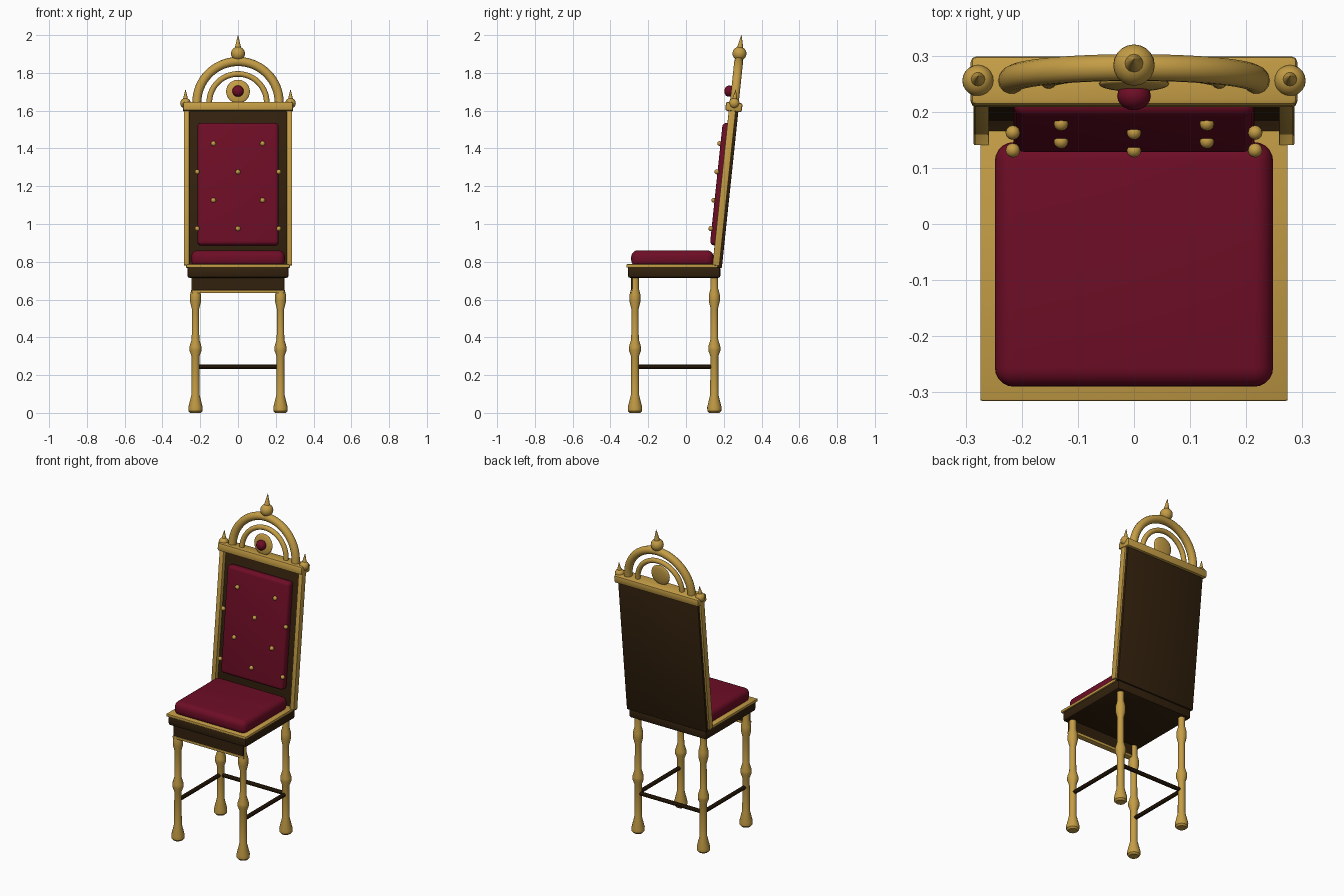
import bpy, bmesh, math
from mathutils import Matrix, Vector

cube = bpy.data.objects.get("Cube")
if cube:
    bpy.data.objects.remove(cube, do_unlink=True)


def material(name, rgb):
    m = bpy.data.materials.new(name)
    m.use_nodes = True
    m.diffuse_color = (*rgb, 1)
    m.node_tree.nodes["Principled BSDF"].inputs["Base Color"].default_value = (*rgb, 1)
    return m


GOLD = material("aged gold", (0.55, 0.335, 0.06))
VELVET = material("crimson velvet", (0.155, 0.004, 0.019))
WOOD = material("dark wood", (0.032, 0.015, 0.004))

FLAT = Matrix.Identity(4)
# Frame of the reclined back: origin at its foot, local z runs up the back
LEAN = Matrix.Translation((0, 0.165, 0.78)) @ Matrix.Rotation(-0.105, 4, 'X')


def finish(name, bm, mat, frame=FLAT, angle=35):
    bmesh.ops.recalc_face_normals(bm, faces=bm.faces)
    me = bpy.data.meshes.new(name)
    bm.to_mesh(me)
    bm.free()
    me.materials.append(mat)
    ob = bpy.data.objects.new(name, me)
    bpy.context.collection.objects.link(ob)
    ob.matrix_world = frame
    bpy.ops.object.select_all(action='DESELECT')
    ob.select_set(True)
    bpy.context.view_layer.objects.active = ob
    bpy.ops.object.shade_smooth_by_angle(angle=math.radians(angle))
    return ob


def box(name, lo, hi, mat, frame=FLAT, bevel=0.0, segments=2):
    lo, hi = Vector(lo), Vector(hi)
    bm = bmesh.new()
    bmesh.ops.create_cube(bm, size=1, matrix=Matrix.Translation((lo + hi) / 2)
                          @ Matrix.Diagonal((*(hi - lo), 1)))
    if bevel:
        bmesh.ops.bevel(bm, geom=bm.edges[:], offset=bevel, segments=segments,
                        profile=0.5, affect='EDGES')
    return finish(name, bm, mat, frame)


def ball(name, centre, radius, mat, frame=FLAT, squash=1.0, segments=20):
    bm = bmesh.new()
    bmesh.ops.create_uvsphere(bm, u_segments=segments, v_segments=segments // 2 + 2, radius=radius,
                              matrix=Matrix.Translation(centre) @ Matrix.Diagonal((1, squash, 1, 1)))
    return finish(name, bm, mat, frame, 60)


def lathe(name, profile, centre, mat, frame=FLAT, sides=16):
    bm = bmesh.new()
    rings = [[bm.verts.new((centre[0] + r * math.cos(math.tau * i / sides),
                            centre[1] + r * math.sin(math.tau * i / sides),
                            centre[2] + z)) for i in range(sides)] for r, z in profile]
    for a, b in zip(rings, rings[1:]):
        for i in range(sides):
            j = (i + 1) % sides
            bm.faces.new((a[i], a[j], b[j], b[i]))
    bm.faces.new(rings[0][::-1])
    bm.faces.new(rings[-1])
    return finish(name, bm, mat, frame)


def rod(name, a, b, radius, mat):
    a, b = Vector(a), Vector(b)
    turn = (b - a).to_track_quat('Z', 'Y').to_matrix().to_4x4()
    bm = bmesh.new()
    bmesh.ops.create_cone(bm, cap_ends=True, segments=10, radius1=radius, radius2=radius,
                          depth=(b - a).length, matrix=Matrix.Translation((a + b) / 2) @ turn)
    return finish(name, bm, mat)


def arch(name, radius, tube, base, frame, steps=32, sides=14):
    bm = bmesh.new()
    rings = []
    for i in range(steps + 1):
        t = math.pi * i / steps
        ring = []
        for k in range(sides):
            p = math.tau * k / sides
            r = radius + tube * math.cos(p)
            ring.append(bm.verts.new((r * math.cos(t), tube * math.sin(p), base + r * math.sin(t))))
        rings.append(ring)
    for a, b in zip(rings, rings[1:]):
        for k in range(sides):
            n = (k + 1) % sides
            bm.faces.new((a[k], a[n], b[n], b[k]))
    bm.faces.new(rings[0])
    bm.faces.new(rings[-1])
    return finish(name, bm, GOLD, frame)


# Turned legs
leg_profile = [(0.028, 0), (0.037, 0.01), (0.038, 0.03), (0.022, 0.095), (0.021, 0.3),
               (0.032, 0.33), (0.032, 0.35), (0.02, 0.39), (0.019, 0.55), (0.029, 0.59),
               (0.029, 0.625), (0.02, 0.66), (0.02, 0.72)]
LEG_X, FRONT_Y, BACK_Y = 0.225, -0.27, 0.15
for side, x in (("left", LEG_X), ("right", -LEG_X)):
    for end, y in (("front", FRONT_Y), ("back", BACK_Y)):
        lathe(f"{end}_leg_{side}", leg_profile, (x, y, 0), GOLD)
    rod(f"side_stretcher_{side}", (x, FRONT_Y, 0.245), (x, BACK_Y, 0.245), 0.012, WOOD)
rod("back_stretcher", (-LEG_X, BACK_Y, 0.245), (LEG_X, BACK_Y, 0.245), 0.012, WOOD)

# Seat
box("front_apron", (-0.24, -0.292, 0.645), (0.24, -0.262, 0.72), WOOD)
box("apron_trim", (-0.245, -0.295, 0.635), (0.245, -0.26, 0.65), GOLD, bevel=0.003)
box("seat_frame", (-0.268, -0.308, 0.715), (0.268, 0.182, 0.775), WOOD, bevel=0.012)
box("seat_trim", (-0.274, -0.315, 0.77), (0.274, 0.17, 0.787), GOLD, bevel=0.003)
box("seat_cushion", (-0.248, -0.29, 0.775), (0.248, 0.146, 0.86), VELVET, bevel=0.034, segments=5)

# Reclined back
box("back_panel", (-0.275, 0, -0.01), (0.275, 0.026, 0.835), WOOD, LEAN, bevel=0.003)
for side, s in (("left", 1), ("right", -1)):
    xs = sorted((s * 0.258, s * 0.286))
    box(f"back_post_{side}", (xs[0], -0.025, 0), (xs[1], 0.012, 0.835), GOLD, LEAN, bevel=0.003)
box("back_cushion", (-0.215, -0.05, 0.105), (0.215, 0.005, 0.755), VELVET, LEAN,
    bevel=0.02, segments=4)

# Tufting buttons in alternating rows of three and two
for row in range(4):
    for x in ((-0.216, 0, 0.216) if row % 2 == 0 else (-0.13, 0.13)):
        ball("tuft_button", (x, -0.054, 0.191 + 0.151 * row), 0.013, GOLD, LEAN, segments=12)

# Top rail and crest
RAIL_TOP = 0.868
box("top_rail", (-0.291, -0.044, 0.82), (0.291, 0.044, RAIL_TOP), GOLD, LEAN, bevel=0.01)
arch("outer_arch", 0.218, 0.024, RAIL_TOP, LEAN)
arch("inner_arch", 0.152, 0.015, RAIL_TOP, LEAN)
ball("crest_medallion", (0, -0.012, 0.925), 0.063, GOLD, LEAN, squash=0.2, segments=24)
ball("crest_gem", (0, -0.034, 0.925), 0.03, VELVET, LEAN, squash=0.85)


def finial(name, x, z, radius, tip):
    ball(name + "_ball", (x, 0, z), radius, GOLD, LEAN)
    lathe(name + "_spike", [(radius * 0.45, radius * 0.85), (0.0008, tip - z)],
          (x, 0, z), GOLD, LEAN, sides=12)


finial("corner_finial_left", 0.278, 0.864, 0.028, 0.937)
finial("corner_finial_right", -0.278, 0.864, 0.028, 0.937)
finial("top_finial", 0, 1.128, 0.037, 1.2268)
